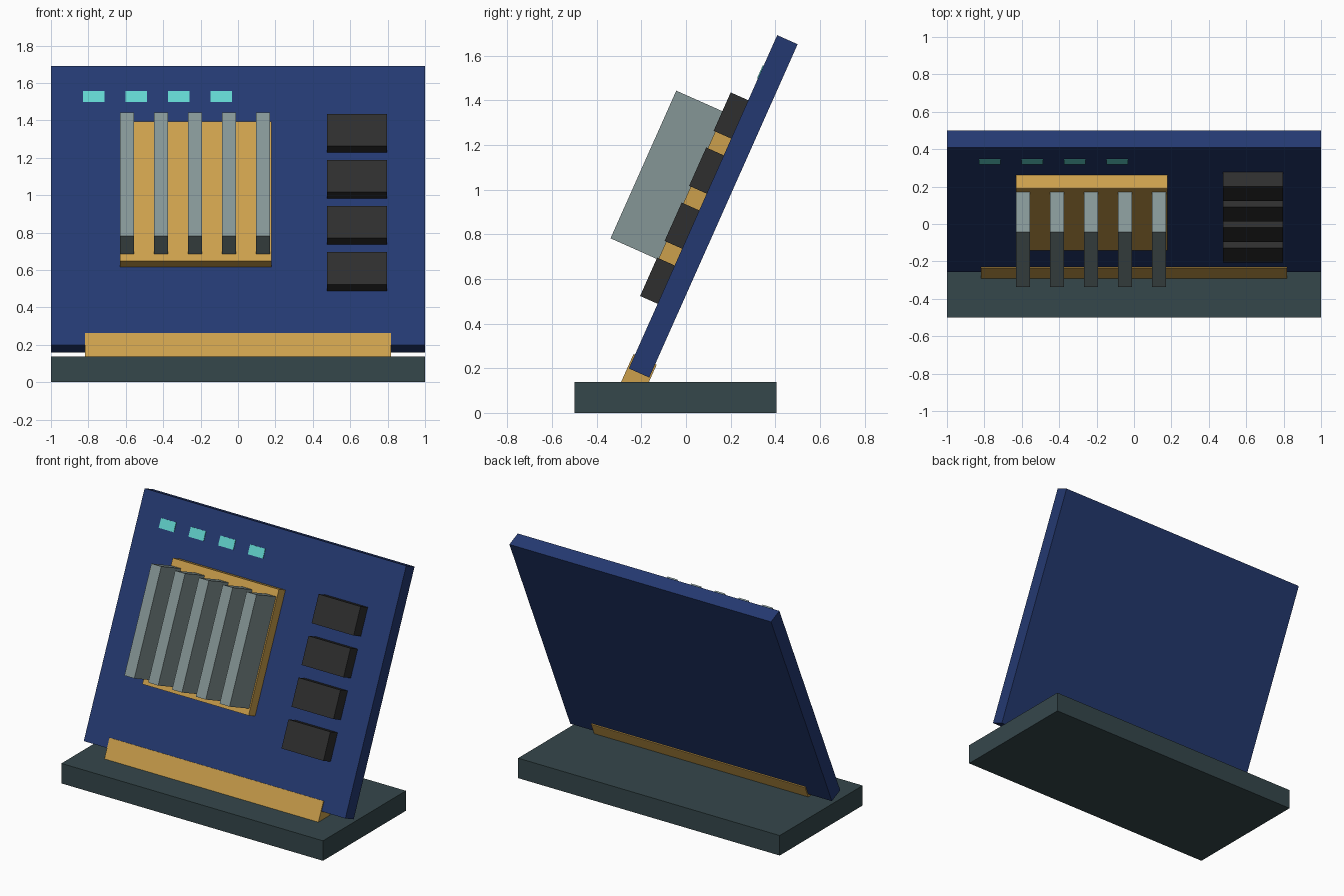
import bpy
import bmesh
from math import radians
from mathutils import Matrix, Vector

if "Cube" in bpy.data.objects:
    bpy.data.objects.remove(bpy.data.objects["Cube"])


def linear(c):
    c /= 255
    return c / 12.92 if c <= 0.04045 else ((c + 0.055) / 1.055) ** 2.4


def material(name, r, g, b):
    mat = bpy.data.materials.new(name)
    mat.use_nodes = True
    color = (linear(r), linear(g), linear(b), 1)
    mat.diffuse_color = color
    mat.node_tree.nodes["Principled BSDF"].inputs["Base Color"].default_value = color
    return mat


blue = material("board_blue", 36, 57, 113)
slate = material("base_slate", 53, 71, 75)
gold = material("contact_gold", 204, 160, 76)
metal = material("fin_grey", 133, 150, 150)
black = material("chip_black", 46, 46, 46)
cyan = material("light_cyan", 98, 213, 207)

# Leaning frame: x across, y up the board, z out of its front face
LEAN = Matrix.Translation((0, -0.256, 0.199)) @ Matrix.Rotation(radians(66), 4, "X")


def box(name, xs, ys, zs, mat, frame=LEAN):
    """Box between the given limits, expressed in the given frame."""
    lo, hi = Vector((xs[0], ys[0], zs[0])), Vector((xs[1], ys[1], zs[1]))
    bm = bmesh.new()
    bmesh.ops.create_cube(bm, size=1)
    for v in bm.verts:
        v.co = (lo + hi) / 2 + v.co * (hi - lo)
    mesh = bpy.data.meshes.new(name)
    bm.to_mesh(mesh)
    bm.free()
    mesh.materials.append(mat)
    obj = bpy.data.objects.new(name, mesh)
    bpy.context.collection.objects.link(obj)
    obj.matrix_world = frame
    return obj


# Stand and leaning board
box("base", (-1, 1), (-0.5, 0.405), (0, 0.138), slate, Matrix.Identity(4))
box("board", (-1, 1), (0, 1.634), (-0.1, 0), blue)
box("edge_connector", (-0.818, 0.818), (-0.12, 0.067), (-0.107, 0.007), gold)

# Processor plate with cooling fins
box("processor_plate", (-0.632, 0.18), (0.456, 1.272), (-0.01, 0.078), gold)
for i in range(5):
    x = -0.632 + 0.182 * i
    box(f"cooling_fin_{i + 1}", (x, x + 0.076), (0.499, 1.223), (0.07, 0.312), metal)

# Column of memory chips
for i in range(4):
    y = 0.317 + 0.27 * i
    box(f"memory_chip_{i + 1}", (0.476, 0.797), (y, y + 0.188), (-0.01, 0.086), black)

# Row of indicator lights
for i in range(4):
    x = -0.829 + 0.227 * i
    box(f"indicator_light_{i + 1}", (x, x + 0.115), (1.421, 1.485), (-0.003, 0.004), cyan)
